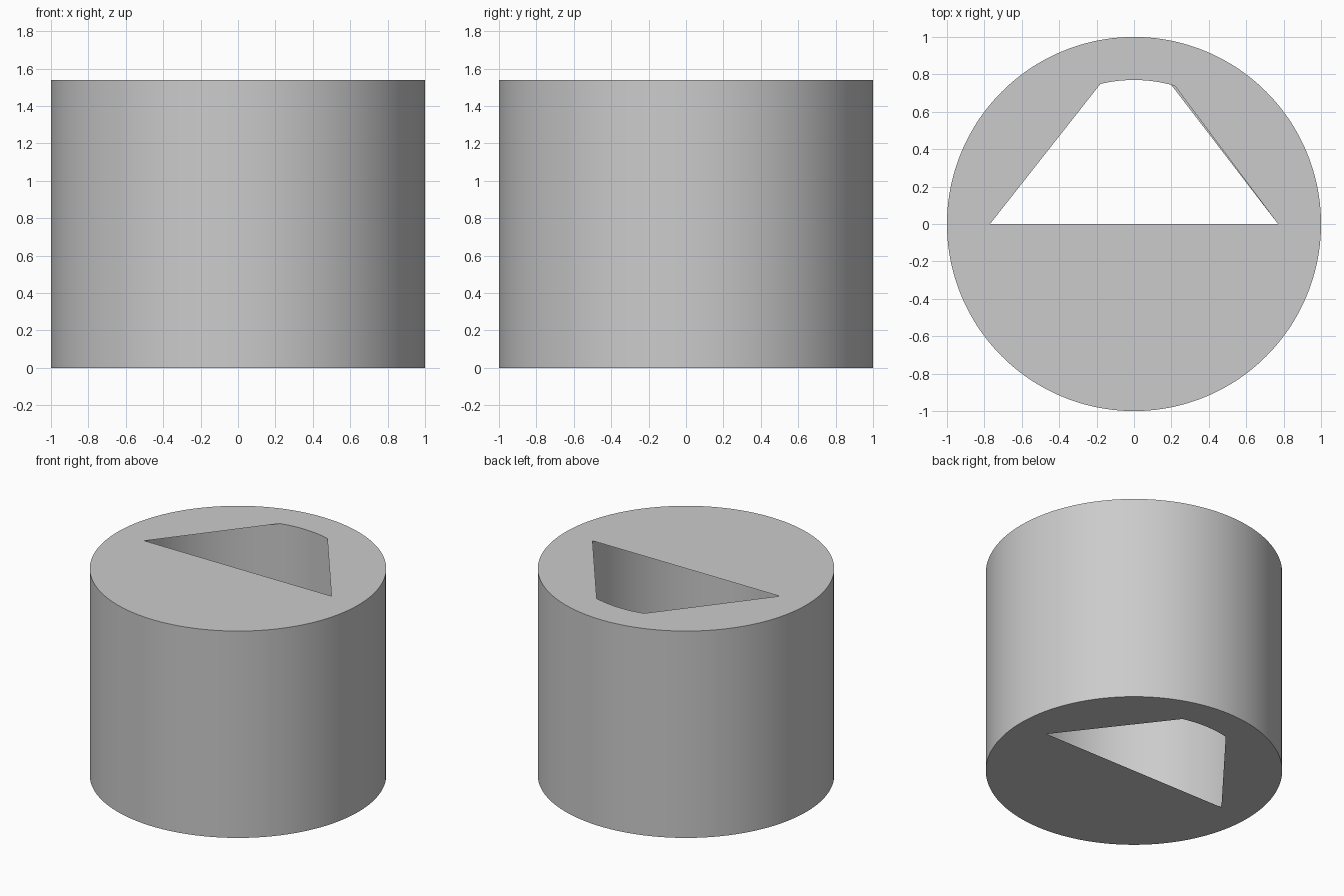
import bpy, bmesh
from math import cos, sin, tau

if "Cube" in bpy.data.objects:
    bpy.data.objects.remove(bpy.data.objects["Cube"])

N = 240              # sides of both walls
R, RI, H = 1.0, 0.77, 1.54

bm = bmesh.new()


def ring(r, z):
    return [bm.verts.new((r * cos(tau * i / N), r * sin(tau * i / N), z)) for i in range(N)]


def wall(low, high, inward):
    for i in range(N):
        j = (i + 1) % N
        f = [low[i], low[j], high[j], high[i]]
        bm.faces.new(f[::-1] if inward else f)


def cap(outer, inner, a, b, up):
    # Flat cap whose opening is an arch: chords 0-a and b-half, an arc a-b, a straight front edge
    half = N // 2
    faces = [outer[0:a + 1] + [inner[a], inner[0]],
             outer[b:half + 1] + [inner[half], inner[b]],
             outer[half:] + [outer[0], inner[0], inner[half]]]
    faces += [[outer[i], outer[i + 1], inner[i + 1], inner[i]] for i in range(a, b)]
    for f in faces:
        bm.faces.new(f if up else f[::-1])


# Outer and inner walls of the hollow drum
out_low, out_high = ring(R, 0), ring(R, H)
in_low, in_high = ring(RI, 0), ring(RI, H)
wall(out_low, out_high, False)
wall(in_low, in_high, True)

# Top and bottom caps with the arched opening
cap(out_high, in_high, 49, 69, True)
cap(out_low, in_low, 50, 69, False)

mesh = bpy.data.meshes.new("hollow_drum")
bm.to_mesh(mesh)
bm.free()
drum = bpy.data.objects.new("hollow_drum", mesh)
bpy.context.collection.objects.link(drum)
bpy.context.view_layer.objects.active = drum
drum.select_set(True)
bpy.ops.object.shade_smooth_by_angle()
